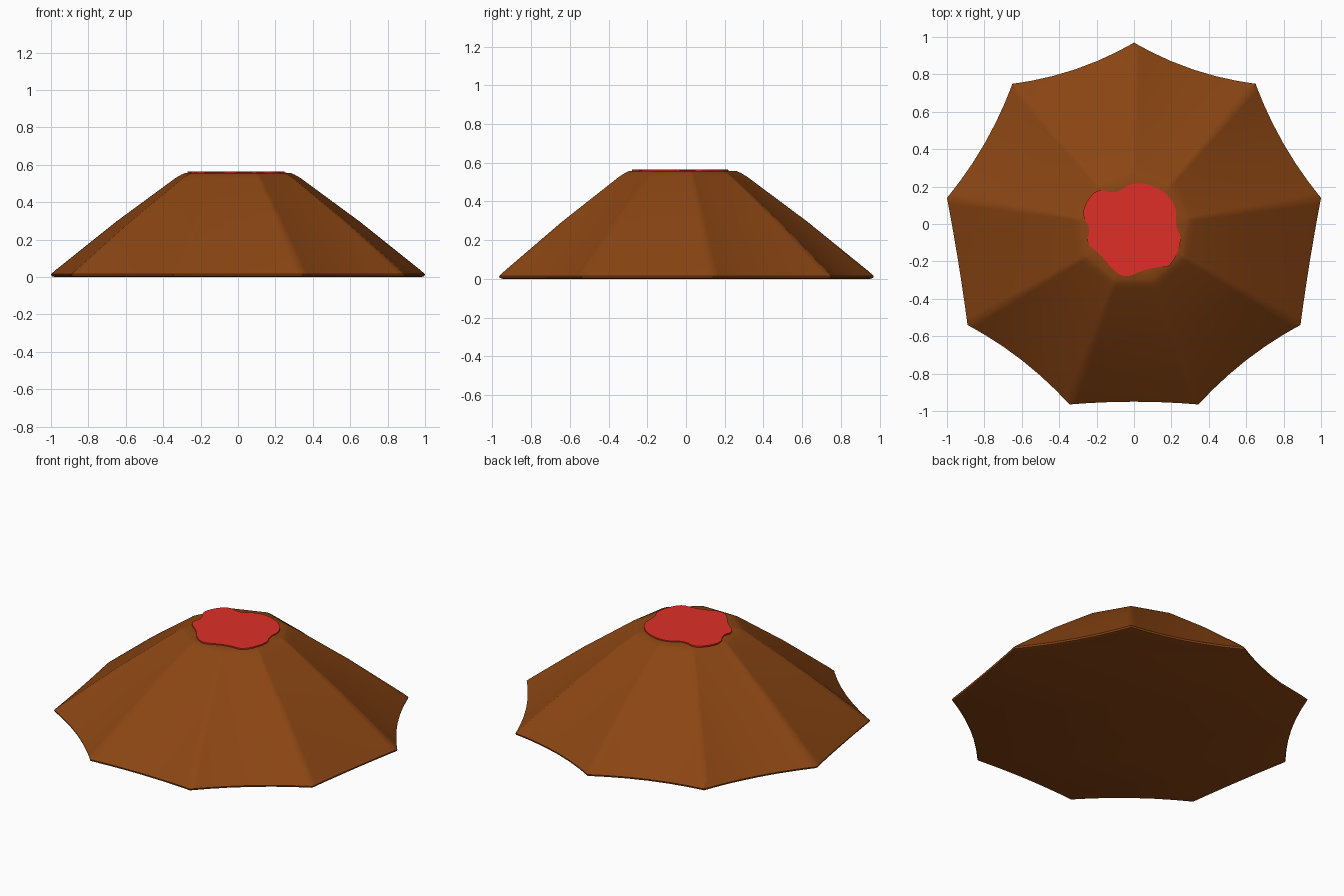
import bpy, bmesh, math
from mathutils import Vector

cube = bpy.data.objects.get("Cube")
if cube:
    bpy.data.objects.remove(cube, do_unlink=True)


def material(name, rgb):
    m = bpy.data.materials.new(name)
    m.use_nodes = True
    m.diffuse_color = (*rgb, 1)
    m.node_tree.nodes["Principled BSDF"].inputs["Base Color"].default_value = (*rgb, 1)
    return m


def loft(name, rings, mat, angle):
    """Skin a stack of closed rings and cap both ends."""
    bm = bmesh.new()
    rows = [[bm.verts.new(p) for p in ring] for ring in rings]
    n = len(rows[0])
    for a, b in zip(rows, rows[1:]):
        for i in range(n):
            j = (i + 1) % n
            bm.faces.new((a[i], a[j], b[j], b[i]))
    bm.faces.new(rows[0][::-1])
    bm.faces.new(rows[-1])
    bmesh.ops.recalc_face_normals(bm, faces=bm.faces)
    me = bpy.data.meshes.new(name)
    bm.to_mesh(me)
    bm.free()
    me.materials.append(mat)
    ob = bpy.data.objects.new(name, me)
    bpy.context.collection.objects.link(ob)
    bpy.ops.object.select_all(action="DESELECT")
    ob.select_set(True)
    bpy.context.view_layer.objects.active = ob
    bpy.ops.object.shade_smooth_by_angle(angle=math.radians(angle))
    return ob


def scalloped(corners, dips):
    """Closed outline whose sides bow inward between softened corners."""
    pts = []
    for i, a in enumerate(corners):
        b = corners[(i + 1) % len(corners)]
        side = b - a
        inward = Vector((-side.y, side.x)).normalized()
        for t in (0, .05, .16, .32, .5, .68, .84, .95):
            pts.append(a + side * t + inward * dips[i] * 4 * t * (1 - t))
    return pts


brown = material("earth brown", (.258, .06, .0065))
red = material("lava red", (.73, .028, .019))

# Nine-cornered foot outline, mirrored left to right
half = [Vector(p) for p in ((.65, .75), (1, .14), (.89, -.54), (.345, -.965))]
corners = [Vector((0, .97))] + half + [Vector((-p.x, p.y)) for p in half[::-1]]
corners = [corners[0]] + corners[:0:-1]          # counter-clockwise
dips = [.035, .03, .005, .03, .015, .03, .005, .03, .035]
foot = scalloped(corners, dips)

# Summit outline with straight sides
centre = Vector((0, -.025))
summit = scalloped([centre + .31 * Vector((math.cos(a), math.sin(a)))
                    for a in (math.pi / 2 + k * math.tau / 9 for k in range(9))], [0] * 9)


def level(s, z):
    return [(*f.lerp(t, s), z) for f, t in zip(foot, summit)]


def cap(scale, z):
    return [(*centre.lerp(p, scale), z) for p in summit]


# Mountain: thin rounded foot, straight slopes, softened summit rim
loft("mountain",
     [level(.03, 0), level(.005, .005), level(0, .015), level(.05, .045),
      level(.5, .295), level(.96, .53), cap(1, .546), cap(.93, .556), cap(.72, .56), cap(.4, .56)],
     brown, 40)

# Lava pool: uneven rounded blob lying on the summit
blob = [Vector(p) for p in (
    (0, .23), (-.1, .16), (-.19, .19), (-.25, .13), (-.28, .05), (-.23, -.03),
    (-.26, -.1), (-.16, -.18), (-.12, -.24), (-.05, -.29), (.04, -.25),
    (.12, -.23), (.2, -.23), (.26, -.08), (.22, -.01), (.23, .09), (.15, .19))]
for _ in range(2):
    blob = [a.lerp(b, t) for a, b in zip(blob, blob[1:] + blob[:1]) for t in (.25, .75)]
loft("lava_pool", [[(*p, .557) for p in blob], [(*p, .565) for p in blob]], red, 30)
